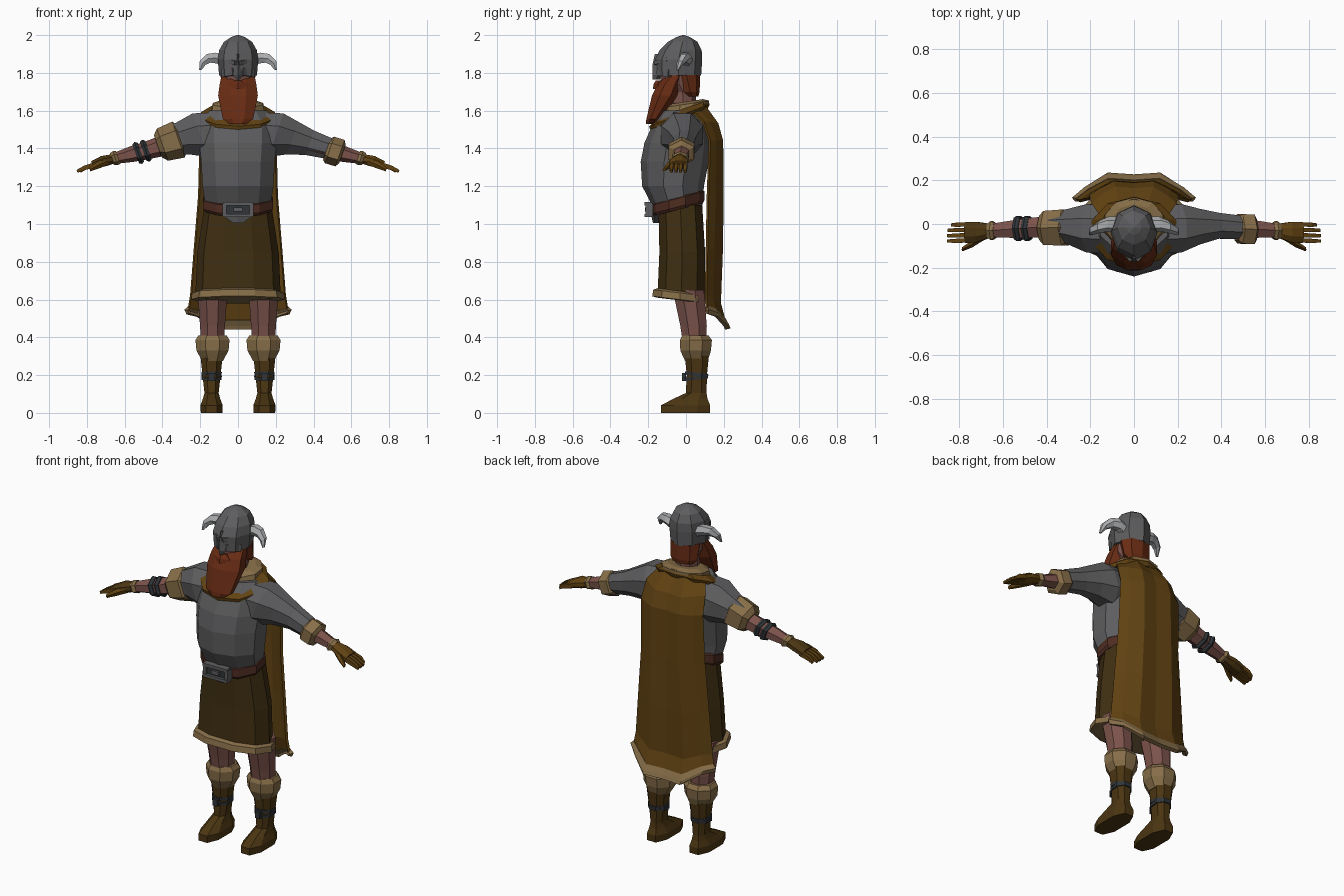
import bpy, bmesh, math
from mathutils import Vector, Matrix

COLORS = {
    "steel": (0.11, 0.11, 0.115), "dark_steel": (0.03, 0.035, 0.04), "horn": (0.4, 0.41, 0.42),
    "cloth": (0.05, 0.028, 0.006), "cape": (0.12, 0.055, 0.006), "fur": (0.24, 0.155, 0.065),
    "skin": (0.2, 0.085, 0.07), "hair": (0.14, 0.025, 0.007), "belt": (0.075, 0.025, 0.015),
    "boot": (0.07, 0.036, 0.006), "eye": (0.25, 0.06, 0.04),
}
MATS = {}
for key, c in COLORS.items():
    MATS[key] = bpy.data.materials.new(key)
    MATS[key].diffuse_color = (*c, 1)


def finish(name, bm, mat):
    bmesh.ops.recalc_face_normals(bm, faces=bm.faces)
    me = bpy.data.meshes.new(name)
    bm.to_mesh(me)
    bm.free()
    me.materials.append(MATS[mat])
    ob = bpy.data.objects.new(name, me)
    bpy.context.collection.objects.link(ob)
    return ob


def skin_rings(name, rings, mat, closed=True):
    """Bridge a list of point rings; closed rings get end caps."""
    bm = bmesh.new()
    vr = [[bm.verts.new(p) for p in r] for r in rings]
    n = len(vr[0])
    for a, b in zip(vr, vr[1:]):
        for i in range(n if closed else n - 1):
            j = (i + 1) % n
            bm.faces.new((a[i], a[j], b[j], b[i]))
    if closed:
        bm.faces.new(vr[0])
        bm.faces.new(vr[-1])
    return finish(name, bm, mat)


def spow(v, p):
    return math.copysign(abs(v) ** p, v)


def body(name, rows, mat, n=8, cx=0, tilt=0.0, sq=1.0, ph=0.0):
    """Upright loft; rows are (z, half width, front y, back y)."""
    rings = []
    k = 1 / math.cos(math.pi / n) if ph else 1
    for z, w, yf, yb in rows:
        yc, d = (yf + yb) / 2, (yb - yf) / 2
        ring = []
        for i in range(n):
            a = -math.pi / 2 + 2 * math.pi * (i + ph) / n
            dy = d * k * spow(math.sin(a), sq)
            ring.append((cx + w * k * spow(math.cos(a), sq), yc + dy, z + tilt * dy))
        rings.append(ring)
    return skin_rings(name, rings, mat)


def limb(name, rows, mat, s=1, n=6, lean=0.35, ph=0.5):
    """Sideways loft; rows are (x, y, z, y radius, z radius)."""
    rings = []
    for x, y, z, ry, rz in rows:
        ring = []
        for i in range(n):
            a = 2 * math.pi * (i + ph) / n
            dz = rz * math.sin(a)
            ring.append((s * (x + lean * dz), y + ry * math.cos(a), z + dz))
        rings.append(ring)
    return skin_rings(name, rings, mat)


def box(name, loc, size, mat, rz=0.0, ry=0.0):
    bm = bmesh.new()
    m = (Matrix.Translation(loc) @ Matrix.Rotation(rz, 4, 'Z') @ Matrix.Rotation(ry, 4, 'Y')
         @ Matrix.Diagonal((*size, 1)))
    bmesh.ops.create_cube(bm, size=1, matrix=m)
    return finish(name, bm, mat)


def sheet(name, rows, mat, thick):
    """Draped strip; rows are (z centre, z edge, half width, y back, y edge)."""
    rings = []
    for zc, ze, w, yb, ye in rows:
        rings.append([(f * w, y, z) for f, y, z in (
            (-1, ye, ze), (-.8, ye + (yb - ye) * .45, ze * .8 + zc * .2), (-.45, yb, zc), (0, yb - .008, zc),
            (.45, yb, zc), (.8, ye + (yb - ye) * .45, ze * .8 + zc * .2), (1, ye, ze))])
    ob = skin_rings(name, rings, mat, closed=False)
    mod = ob.modifiers.new("thickness", 'SOLIDIFY')
    mod.thickness = thick
    mod.offset = 0
    return ob


# Torso, belt and skirt
body("tunic", [(1.09, .18, -.175, .085), (1.2, .198, -.232, .095), (1.33, .205, -.24, .12),
               (1.43, .215, -.22, .13), (1.53, .215, -.175, .115), (1.6, .16, -.13, .085)], "steel", n=10)
body("belt", [(1.075, .185, -.18, .09), (1.09, .195, -.19, .098), (1.135, .193, -.19, .098),
              (1.145, .18, -.175, .09)], "belt", n=10, tilt=.26)
body("skirt", [(.62, .215, -.15, .1), (.85, .205, -.14, .1), (1.1, .168, -.145, .085)], "cloth", n=10, ph=.5, sq=.85)
body("skirt_hem", [(.595, .215, -.155, .1), (.6, .235, -.178, .112), (.635, .232, -.172, .108),
                   (.645, .21, -.15, .1)], "fur", n=10, tilt=-.12, ph=.5, sq=.85)

# Buckle frame with centre plate
box("buckle_plate", (0, -.19, 1.075), (.13, .03, .06), "dark_steel")
for z in (1.045, 1.108):
    box("buckle_bar", (0, -.2, z), (.16, .04, .018), "steel")
for x in (-.072, .072):
    box("buckle_side", (x, -.195, 1.076), (.02, .04, .065), "steel")
box("buckle_tongue", (0, -.208, 1.076), (.05, .02, .022), "steel")
body("tunic_tip", [(1.005, .03, -.175, -.14), (1.05, .1, -.185, -.12)], "steel", n=6)

# Mantle, fur collar and cape
body("mantle", [(1.555, .2, -.19, .115), (1.575, .205, -.195, .125), (1.61, .15, -.14, .115)], "cape", n=10, tilt=.36)
body("collar", [(1.585, .13, -.11, .105), (1.605, .145, -.12, .122), (1.635, .14, -.11, .122),
                (1.648, .105, -.085, .09)], "fur", n=10, tilt=.15)
sheet("cape", [(1.62, 1.6, .15, .1, .03), (1.53, 1.54, .19, .165, .09), (1.44, 1.44, .2, .19, .125),
               (1.15, 1.15, .207, .193, .115), (.85, .87, .23, .188, .11), (.58, .62, .25, .178, .105),
               (.48, .55, .262, .205, .11)], "cape", .014)
sheet("cape_hem", [(.495, .56, .258, .2, .112), (.465, .545, .277, .217, .112), (.445, .525, .265, .225, .112)], "fur", .022)

# Head, hair and beard
body("head", [(1.58, .065, -.08, .05), (1.7, .065, -.09, .055), (1.74, .08, -.135, .06),
              (1.85, .085, -.14, .065)], "skin")
body("hair", [(1.675, .07, .0, .065), (1.7, .088, -.03, .072), (1.79, .092, -.07, .075)], "hair")
body("beard", [(1.53, .045, -.212, -.165), (1.555, .08, -.21, -.14), (1.68, .105, -.18, -.04),
               (1.74, .097, -.15, -.02), (1.785, .088, -.1, -.01)], "hair", ph=.5)
body("moustache", [(1.715, .06, -.175, -.08), (1.74, .055, -.172, -.08), (1.76, .02, -.16, -.08)], "hair", n=6)

# Horned helmet with face guard
body("helmet", [(1.785, .1, -.16, .08), (1.87, .107, -.165, .086), (1.92, .1, -.14, .083), (1.965, .074, -.095, .06),
                (1.99, .035, -.05, .02), (2.0, .006, -.02, -.01)], "steel")
body("nose_guard", [(1.765, .008, -.176, -.14), (1.79, .03, -.178, -.12), (1.84, .014, -.178, -.12),
                    (1.9, .012, -.165, -.1)], "steel", n=4)
for s in (-1, 1):
    box("eye_slit", (s * .045, -.126, 1.838), (.05, .012, .018), "eye", rz=s * .8, ry=-s * .15)
    box("brow_guard", (s * .045, -.13, 1.862), (.095, .02, .02), "steel", rz=s * .8, ry=-s * .2)
    box("cheek_guard", (s * .052, -.118, 1.802), (.085, .02, .04), "steel", rz=s * .8, ry=s * .1)

    # Curved horn: hexagonal rings turning along an arc
    path = [((.075, -.002, 1.865), .036, 0), ((.115, .0, 1.878), .034, .2), ((.155, -.012, 1.877), .029, .45),
            ((.187, -.028, 1.853), .021, 1.0), ((.2, -.045, 1.815), .007, 1.4)]
    rings = []
    for p, r, bend in path:
        rot = Matrix.Rotation(bend, 3, 'Y')
        ring = [Vector(p) + rot @ Vector((0, r * math.cos(a), r * math.sin(a)))
                for a in (math.tau * i / 6 for i in range(6))]
        rings.append([(s * v.x, v.y, v.z) for v in ring])
    skin_rings("horn", rings, "horn")

# Legs, boots and cuffs
for s in (-1, 1):
    cx = s * .135
    body("thigh", [(.36, .06, -.015, .105), (.46, .066, -.03, .11), (.65, .08, -.07, .095)], "skin", cx=cx, ph=.5)
    body("boot_cuff", [(.275, .055, -.005, .115), (.33, .085, -.03, .132), (.385, .09, -.032, .137),
                       (.41, .075, -.02, .12)], "fur", cx=cx, ph=.5)
    body("boot", [(0, .056, -.13, .124), (.04, .058, -.13, .126), (.075, .045, -.065, .112),
                  (.105, .037, -.0, .108), (.2, .047, .005, .11), (.3, .058, -.005, .12)],
         "boot", cx=s * .14, ph=.5, sq=.8)
    for z in (.185, .205):
        body("boot_strap", [(z - .008, .053, -.004, .117), (z + .008, .054, -.005, .118)],
             "dark_steel", cx=s * .14, tilt=.1 if z < .2 else -.1, ph=.5)
    box("boot_knot", (s * .14, -.01, .19), (.03, .02, .04), "dark_steel")

# Arms: long sleeve on the right, short sleeve with a big cuff on the left
for s in (-1, 1):
    limb("sleeve", [(.08, -.025, 1.48, .12, .12), (.2, -.02, 1.47, .12, .125), (.29, -.012, 1.455, .088, .093),
                    (.38, -.008, 1.43, .064, .07)] + ([(.48, -.015, 1.4, .058, .058)] if s > 0 else []),
         "steel", s, n=8)
    limb("forearm", [(.36, -.01, 1.425, .055, .055), (.48, -.018, 1.39, .052, .045), (.56, -.024, 1.37, .045, .04),
                     (.66, -.03, 1.345, .034, .027)], "skin", s)
    # Gauntlet
    limb("glove_cuff", [(.635, -.03, 1.352, .038, .034), (.65, -.03, 1.348, .05, .037), (.668, -.031, 1.344, .036, .03)],
         "fur", s)
    limb("glove_palm", [(.66, -.031, 1.345, .034, .026), (.715, -.037, 1.332, .05, .03), (.77, -.039, 1.312, .052, .022)],
         "boot" if s < 0 else "cape", s, n=8)
    for i in range(4):
        y = -.075 + i * .0245
        tip = (.852, .852, .85, .835)[i]
        limb("finger", [(.755, y, 1.314, .0135, .018), (.81, y - .002, 1.298, .0135, .016), (tip, y - .003, 1.279, .01, .01)],
             "cape", s, n=4)
    limb("thumb", [(.685, -.055, 1.335, .018, .02), (.74, -.09, 1.312, .017, .018), (.785, -.115, 1.288, .01, .01)],
         "cape", s, n=5)

limb("right_arm_cuff", [(.47, -.02, 1.396, .062, .057), (.485, -.022, 1.392, .078, .07), (.54, -.025, 1.375, .078, .07),
                        (.553, -.025, 1.371, .055, .048)], "fur", 1)
limb("left_arm_cuff", [(.3, -.015, 1.452, .075, .075), (.315, -.016, 1.447, .095, .095), (.4, -.018, 1.42, .09, .085),
                       (.425, -.018, 1.412, .062, .058)], "fur", -1)
for x, z in ((.488, 1.388), (.528, 1.376)):
    limb("arm_band", [(x - .014, -.02, z + .004, .056, .05), (x, -.02, z, .066, .058), (x + .014, -.02, z - .004, .056, .05)],
         "dark_steel", -1)
